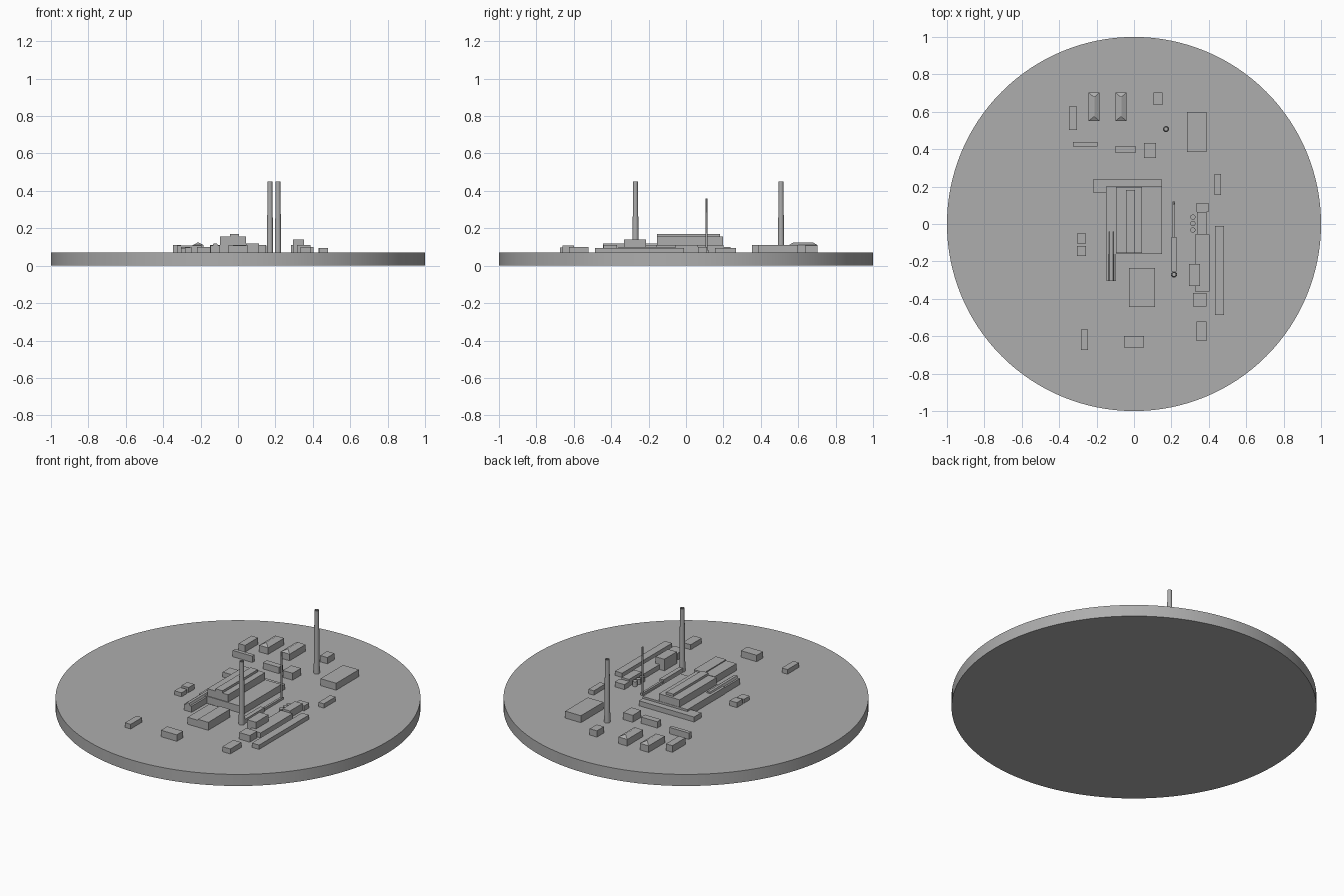
import bpy, bmesh, math

if "Cube" in bpy.data.objects:
    bpy.data.objects.remove(bpy.data.objects["Cube"])

G = 0.07  # ground level: top of the round base

grey = bpy.data.materials.new("plain grey")
grey.diffuse_color = (0.42, 0.42, 0.42, 1)
grey.use_nodes = True
grey.node_tree.nodes["Principled BSDF"].inputs["Base Color"].default_value = grey.diffuse_color


def finish(name, bm, smooth=False):
    bmesh.ops.recalc_face_normals(bm, faces=bm.faces)
    me = bpy.data.meshes.new(name)
    bm.to_mesh(me)
    bm.free()
    me.materials.append(grey)
    ob = bpy.data.objects.new(name, me)
    bpy.context.collection.objects.link(ob)
    if smooth:
        bpy.ops.object.select_all(action='DESELECT')
        ob.select_set(True)
        bpy.context.view_layer.objects.active = ob
        bpy.ops.object.shade_smooth_by_angle(angle=math.radians(35))
    return ob


def block(name, x0, x1, y0, y1, z1, z0=G, inset_x=0, inset_y=0):
    """Box; the top may be pulled in on each axis."""
    bm = bmesh.new()
    bmesh.ops.create_cube(bm, size=1)
    for v in bm.verts:
        ix, iy = (inset_x, inset_y) if v.co.z > 0 else (0, 0)
        v.co.x = x0 + ix if v.co.x < 0 else x1 - ix
        v.co.y = y0 + iy if v.co.y < 0 else y1 - iy
        v.co.z = z0 if v.co.z < 0 else z1
    return finish(name, bm)


def lathe(name, x, y, profile, sides=20):
    """Turned solid from (radius, height) points."""
    bm = bmesh.new()
    rings = []
    for r, z in profile:
        rings.append([bm.verts.new((x + r * math.cos(2 * math.pi * i / sides),
                                    y + r * math.sin(2 * math.pi * i / sides), z))
                      for i in range(sides)])
    for a, b in zip(rings, rings[1:]):
        for i in range(sides):
            j = (i + 1) % sides
            bm.faces.new((a[i], a[j], b[j], b[i]))
    bm.faces.new(rings[0])
    bm.faces.new(rings[-1])
    return finish(name, bm, True)


# round base
lathe("base_disc", 0, 0, [(1, 0), (1, G)], 128)

# main hall with stepped roof
block("main_hall", -0.15, 0.15, -0.16, 0.2, 0.112)
block("main_hall_upper", -0.096, 0.043, -0.155, 0.198, 0.156, 0.11)
block("main_hall_skylight", -0.043, 0.005, -0.155, 0.182, 0.17, 0.155)
block("rear_wing", -0.22, 0.15, 0.168, 0.237, 0.1)

# front hall, two bays
block("front_hall_left", -0.027, 0.042, -0.444, -0.235, 0.112)
block("front_hall_right", 0.042, 0.112, -0.444, -0.235, 0.118)

# side hall with roof monitor
block("side_hall", -0.147, -0.096, -0.305, -0.04, 0.107)
block("side_hall_monitor", -0.136, -0.107, -0.305, -0.04, 0.12, 0.107, 0.006)

# chimneys with hollow mouths
for n, x, y in (("rear_chimney", 0.171, 0.508), ("front_chimney", 0.214, -0.27)):
    lathe(n, x, y, [(0.017, G), (0.0125, 0.45), (0.009, 0.45), (0.009, 0.41)])
lathe("thin_stack", 0.213, 0.11, [(0.006, G), (0.005, 0.36)], 12)

# flue ducts between the chimneys
block("flue_duct_wide", 0.2, 0.226, -0.255, -0.07, 0.095)
block("flue_duct_narrow", 0.206, 0.219, -0.07, 0.12, 0.085)

# two houses with hipped roofs
for i, x in enumerate((-0.243, -0.099)):
    block(f"house_{i + 1}", x, x + 0.059, 0.55, 0.703, 0.11)
    block(f"house_roof_{i + 1}", x, x + 0.059, 0.55, 0.703, 0.124, 0.11, 0.0275, 0.024)

# round tanks
for i, y in enumerate((0.037, 0.003, -0.032)):
    lathe(f"tank_{i + 1}", 0.315, y, [(0.014, G), (0.014, 0.1)])

# plain outbuildings: x0, x1, y0, y1, top
outbuildings = {
    "northwest_shed": (-0.348, -0.305, 0.503, 0.627, 0.11),
    "north_cabin": (0.104, 0.152, 0.636, 0.703, 0.108),
    "northeast_store": (0.283, 0.388, 0.384, 0.6, 0.112),
    "long_wall_shed": (-0.326, -0.195, 0.415, 0.438, 0.108),
    "middle_shed": (-0.1, 0.008, 0.38, 0.417, 0.108),
    "square_store": (0.053, 0.118, 0.353, 0.433, 0.112),
    "east_cabin": (0.43, 0.466, 0.155, 0.267, 0.096),
    "tank_house": (0.334, 0.398, 0.063, 0.112, 0.1),
    "link_building": (0.337, 0.387, -0.056, 0.063, 0.112),
    "east_hall": (0.326, 0.404, -0.36, -0.056, 0.1),
    "boiler_house": (0.294, 0.353, -0.332, -0.213, 0.14),
    "east_annex": (0.315, 0.387, -0.44, -0.37, 0.11),
    "southeast_shed": (0.333, 0.387, -0.626, -0.52, 0.1),
    "long_east_shed": (0.434, 0.482, -0.487, -0.01, 0.096),
    "west_hut_1": (-0.305, -0.257, -0.105, -0.05, 0.1),
    "west_hut_2": (-0.305, -0.257, -0.172, -0.118, 0.094),
    "southwest_shed": (-0.284, -0.246, -0.674, -0.564, 0.098),
    "south_gatehouse": (-0.053, 0.053, -0.66, -0.6, 0.109),
}
for name, (x0, x1, y0, y1, top) in outbuildings.items():
    block(name, x0, x1, y0, y1, top)
